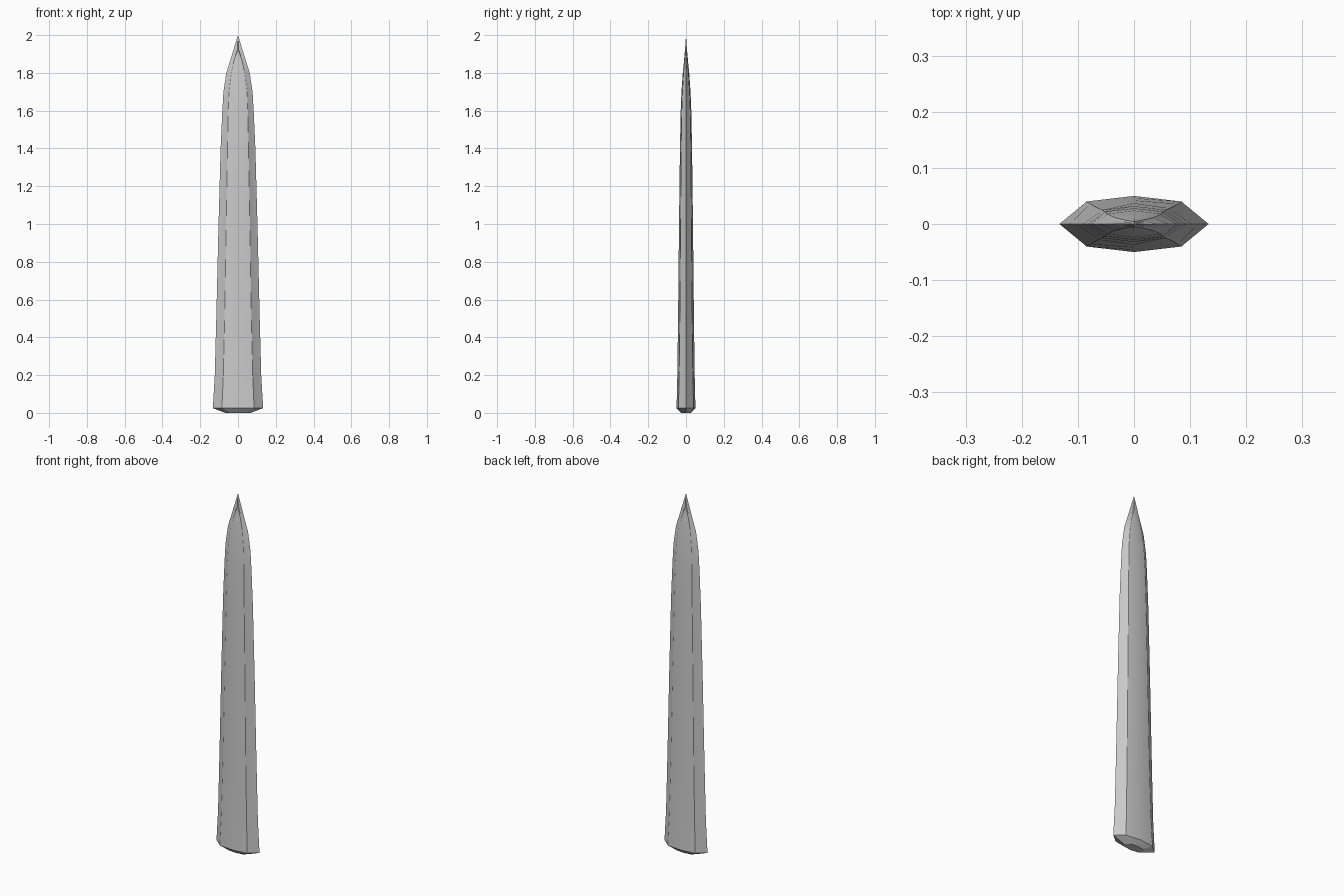
import bpy, bmesh, math

cube = bpy.data.objects.get("Cube")
if cube:
    bpy.data.objects.remove(cube, do_unlink=True)

steel = bpy.data.materials.new("grey_steel")
steel.use_nodes = True
GREY = (0.6, 0.6, 0.6, 1)
steel.diffuse_color = GREY
steel.node_tree.nodes["Principled BSDF"].inputs["Base Color"].default_value = GREY

# Blade stations: height, half width, shoulder x, shoulder y, ridge y
STATIONS = [
    (0.025, 0.133, 0.085, 0.040, 0.050),
    (0.20, 0.123, 0.078, 0.036, 0.046),
    (0.50, 0.115, 0.071, 0.032, 0.042),
    (1.00, 0.103, 0.063, 0.028, 0.037),
    (1.40, 0.092, 0.056, 0.025, 0.032),
    (1.60, 0.083, 0.052, 0.022, 0.028),
    (1.70, 0.077, 0.048, 0.018, 0.024),
    (1.80, 0.062, 0.036, 0.012, 0.017),
    (1.87, 0.040, 0.020, 0.008, 0.010),
    (1.925, 0.023, 0.0, 0.004, 0.005),
]


def section(w, sx, sy, ridge):
    """Six-sided outline with a small step at each shoulder."""
    low = (sx + 0.003, sy - 0.003)
    quarter = [(w, 0), low, (sx, sy), (0, ridge)]
    half = quarter + [(-x, y) for x, y in quarter[2:0:-1]]
    return half + [(-x, -y) for x, y in half]


bm = bmesh.new()


def ring(points, z):
    return [bm.verts.new((x, y, z)) for x, y in points]


def bridge(a, b):
    n = len(a)
    for i in range(n):
        j = (i + 1) % n
        bm.faces.new((a[i], a[j], b[j], b[i]))


# Lower cap, tapering in to a small flat base
base = section(*STATIONS[0][1:])
rings = [ring([(x * 0.5, y * 0.5) for x, y in base], 0)]
rings += [ring(section(*s[1:]), s[0]) for s in STATIONS]
bm.faces.new(rings[0][::-1])
for a, b in zip(rings, rings[1:]):
    bridge(a, b)

# Point
tip = bm.verts.new((0, 0, 2))
top = rings[-1]
for i, v in enumerate(top):
    bm.faces.new((v, top[(i + 1) % len(top)], tip))

bmesh.ops.remove_doubles(bm, verts=bm.verts, dist=0.0005)
bmesh.ops.recalc_face_normals(bm, faces=bm.faces)
mesh = bpy.data.meshes.new("blade")
bm.to_mesh(mesh)
bm.free()
mesh.materials.append(steel)

blade = bpy.data.objects.new("blade", mesh)
bpy.context.collection.objects.link(blade)
bpy.context.view_layer.objects.active = blade
blade.select_set(True)
bpy.ops.object.shade_smooth_by_angle(angle=math.radians(20))
